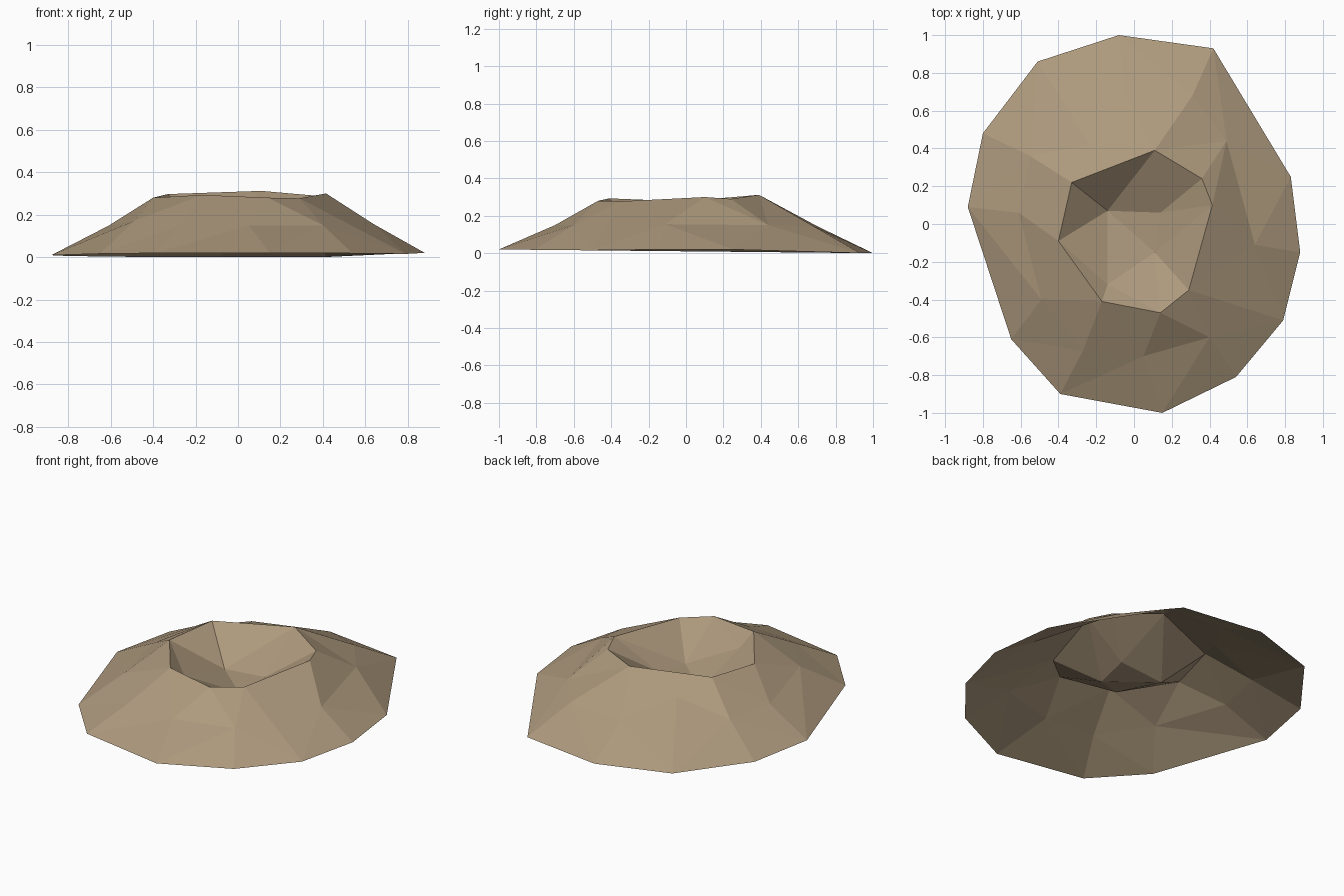
import bpy
from mathutils import Vector
from mathutils.geometry import delaunay_2d_cdt

if "Cube" in bpy.data.objects:
    bpy.data.objects.remove(bpy.data.objects["Cube"])

# Outer foot of the slope (clockwise from the back), nearly flat on the ground
foot_xy = [(-.08, 1), (.42, .93), (.83, .25), (.88, -.15), (.79, -.51), (.54, -.81),
           (.15, -1), (-.39, -.90), (-.65, -.61), (-.88, .09), (-.80, .48), (-.51, .86)]
foot = [(x, y, 0.01 - 0.01 * y if x < .8 else .02) for x, y in foot_xy]

# Crater rim
rim = [(.11, .39, .312), (.36, .24, .29), (.415, .10, .30), (.29, -.35, .277),
       (.14, -.47, .28), (-.17, -.41, .293), (-.40, -.09, .28), (-.33, .22, .297)]

# Points half way down the slope
slope = [(-.05, .70, .145), (.31, .68, .145), (.49, .44, .15), (.64, -.11, .155),
         (.40, -.60, .15), (.05, -.70, .15), (-.27, -.67, .15), (-.49, -.40, .17),
         (-.61, .06, .148), (-.55, .36, .15), (-.23, .42, .23)]

# Floor of the bowl
floor = [(-.14, .07, .11), (.14, .06, .14), (.11, -.15, .12), (-.14, -.32, .22)]


def ring(start, count):
    return [(start + i, start + (i + 1) % count) for i in range(count)]


# Triangulate in plan, keeping foot and rim as hard edges, then lift to height
pts = foot + rim + slope + floor
edges = ring(0, len(foot)) + ring(len(foot), len(rim))
s = len(foot) + len(rim)
edges += [(s + 2, s + 3), (s + 2, len(foot) + 2), (s + 1, s + 2)]
plan, _, tris, source, _, _ = delaunay_2d_cdt(
    [Vector(p[:2]) for p in pts], edges, [], 1, 1e-5)
verts = [(v.x, v.y, pts[src[0]][2]) for v, src in zip(plan, source)]

mesh = bpy.data.meshes.new("crater")
mesh.from_pydata(verts, [], [list(t) for t in tris])
mesh.update()
if sum(p.normal.z for p in mesh.polygons) < 0:
    mesh.flip_normals()

# Dusty rock colour
rock = bpy.data.materials.new("dusty_tan_rock")
rock.diffuse_color = (.42, .32, .205, 1)
rock.use_nodes = True
rock.node_tree.nodes["Principled BSDF"].inputs["Base Color"].default_value = rock.diffuse_color
mesh.materials.append(rock)

crater = bpy.data.objects.new("crater", mesh)
bpy.context.collection.objects.link(crater)
